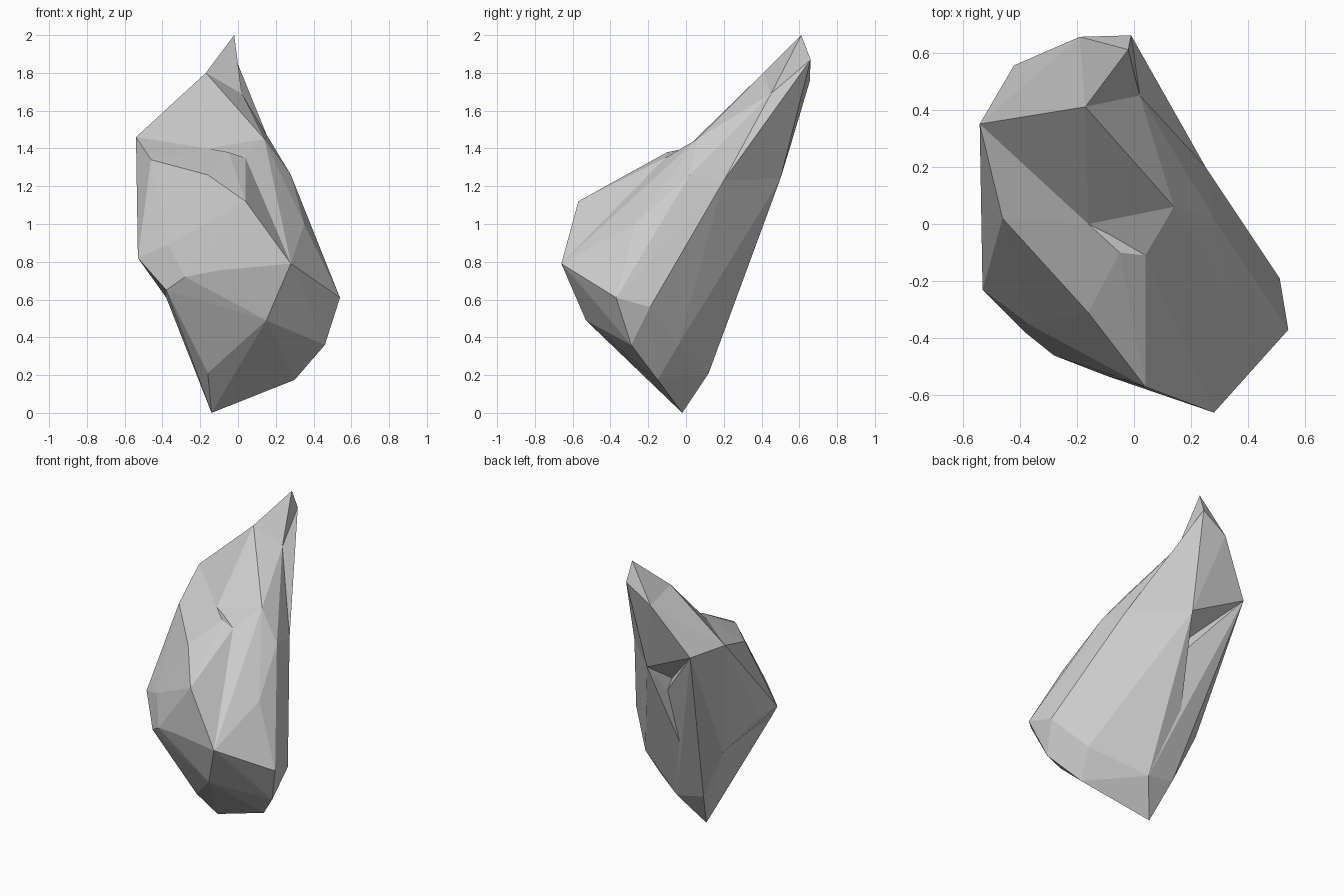
import bpy
import bmesh

if "Cube" in bpy.data.objects:
    bpy.data.objects.remove(bpy.data.objects["Cube"])


def hull(name, points):
    """Faceted stone chunk: the convex hull of a few corner points."""
    bm = bmesh.new()
    for p in dict.fromkeys(points):
        bm.verts.new(p)
    res = bmesh.ops.convex_hull(bm, input=bm.verts)
    loose = {g for g in res["geom_interior"] + res["geom_unused"]
             if isinstance(g, bmesh.types.BMVert)}
    bmesh.ops.delete(bm, geom=list(loose), context='VERTS')
    bmesh.ops.recalc_face_normals(bm, faces=bm.faces)
    mesh = bpy.data.meshes.new(name)
    bm.to_mesh(mesh)
    bm.free()
    obj = bpy.data.objects.new(name, mesh)
    bpy.context.collection.objects.link(obj)
    return obj


def fuse(base, chunk):
    """Union a chunk into the base stone."""
    mod = base.modifiers.new("fuse", 'BOOLEAN')
    mod.operation = 'UNION'
    mod.solver = 'EXACT'
    mod.object = chunk
    bpy.context.view_layer.update()
    deps = bpy.context.evaluated_depsgraph_get()
    fused = bpy.data.meshes.new_from_object(base.evaluated_get(deps))
    base.modifiers.clear()
    base.data = fused
    bpy.data.objects.remove(chunk)


# corners shared between chunks
core = (0, 0, .8)
saddle_l, saddle_r, notch = (-.16, 0, 1.40), (.14, .06, 1.45), (.04, -.11, 1.35)
corner_l, back_l, back = (-.54, .35, 1.46), (-.42, .555, 1.42), (-.055, .50, 1.24)
back_r, spur, flank_top = (.25, .20, 1.23), (.02, .45, 1.69), (.28, .02, 1.26)
dent = (-.12, .37, 1.05)
chin, heel, knee = (.33, -.58, .71), (-.38, .14, .61), (-.38, -.38, .65)
nose = (.28, -.66, .79)
tip, tip_back, tip_front = (-.02, .61, 2.0), (-.01, .66, 1.87), (-.17, .41, 1.80)
tip_left = (-.19, .655, 1.755)
foot = [(-.14, -.02, 0), (-.16, -.22, .21), (.30, -.15, .175),
        (-.015, .12, .21), (-.214, .116, .25), (.46, -.29, .36),
        (.15, -.53, .49)]
rim = [(-.16, -.31, 1.26), (-.32, -.12, 1.30), (-.46, .02, 1.34)]
cheek_front = (-.37, -.35, .89)

# front body with its upper rim
rock = hull("rock", foot + rim + [
    saddle_l, notch, (-.05, -.10, 1.38), chin, nose, heel, knee, back_l, dent,
    (.04, -.57, 1.12), (-.10, -.53, .755), (-.28, -.46, .72), cheek_front])

# right flank, leaving a shallow groove beside the rim
fuse(rock, hull("right_flank", foot + [
    core, saddle_l, saddle_r, notch, chin, nose, back_r, back, dent, flank_top,
    (.54, -.37, .61), (.51, -.19, .56), (.35, -.27, 1.0), (.335, -.04, .36)]))

# left cheek overhanging the foot
fuse(rock, hull("left_cheek", rim + [
    core, saddle_l, corner_l, back_l, heel, knee, cheek_front,
    (-.53, -.23, .82), (-.50, -.07, .80), (-.47, .19, 1.03),
    (-.53, .24, 1.31)]))

# shoulder, back ridge and leaning tip
fuse(rock, hull("shoulder", [
    core, saddle_l, saddle_r, corner_l, back_l, back, back_r, spur,
    flank_top, tip_front, tip_left]))
fuse(rock, hull("back_ridge", [
    core, spur, back_r, back, back_l, tip_back, tip_left]))
fuse(rock, hull("spire", [
    core, spur, back, tip, tip_back, tip_front, tip_left]))
